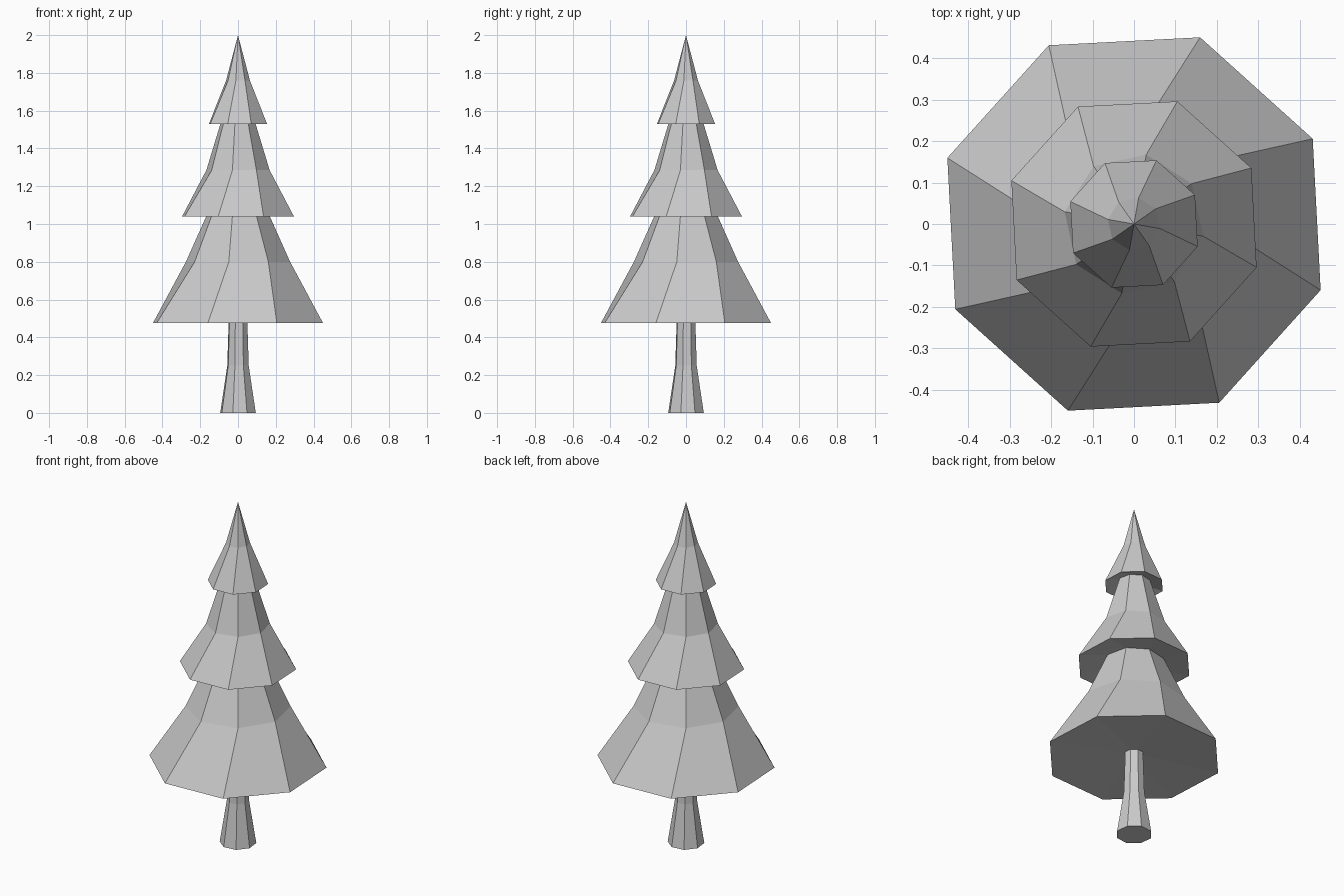
import bpy, bmesh
from math import sin, cos, radians

if "Cube" in bpy.data.objects:
    bpy.data.objects.remove(bpy.data.objects["Cube"])

SIDES = 8


def lathe(name, rings):
    """Stack eight-sided rings of (radius, height, twist in degrees) and cap the ends."""
    bm = bmesh.new()
    loops = []
    for r, z, twist in rings:
        if r == 0:
            loops.append([bm.verts.new((0, 0, z))] * SIDES)
        else:
            angles = [radians(twist + 360 * i / SIDES) for i in range(SIDES)]
            loops.append([bm.verts.new((r * cos(a), r * sin(a), z)) for a in angles])
    for low, high in zip(loops, loops[1:]):
        for i in range(SIDES):
            j = (i + 1) % SIDES
            corners = [low[i], low[j], high[j], high[i]]
            bm.faces.new(list(dict.fromkeys(corners)))
    for (r, _, _), loop in ((rings[0], loops[0]), (rings[-1], loops[-1])):
        if r > 0:
            bm.faces.new(loop)
    bmesh.ops.recalc_face_normals(bm, faces=bm.faces)
    mesh = bpy.data.meshes.new(name)
    bm.to_mesh(mesh)
    bm.free()
    obj = bpy.data.objects.new(name, mesh)
    bpy.context.collection.objects.link(obj)
    return obj


RIM, NECK, STEM = -19.5, -10, -16

# Flared trunk, tucked into the hollow under the lowest branches
lathe("trunk", [(0.098, 0, STEM), (0.059, 0.25, STEM), (0.051, 0.50, STEM)])

# Branch tiers: slightly hollow underside, twisted rim, waist, top
lathe("lower_branches", [(0.050, 0.497, STEM), (0.478, 0.475, RIM),
                         (0.28, 0.80, NECK), (0.16, 1.065, NECK)])
lathe("middle_branches", [(0.158, 1.06, NECK), (0.314, 1.04, RIM),
                          (0.17, 1.285, NECK), (0.087, 1.555, NECK)])
lathe("top_branches", [(0.085, 1.552, NECK), (0.163, 1.53, RIM),
                       (0.064, 1.76, NECK), (0, 2.0, 0)])
